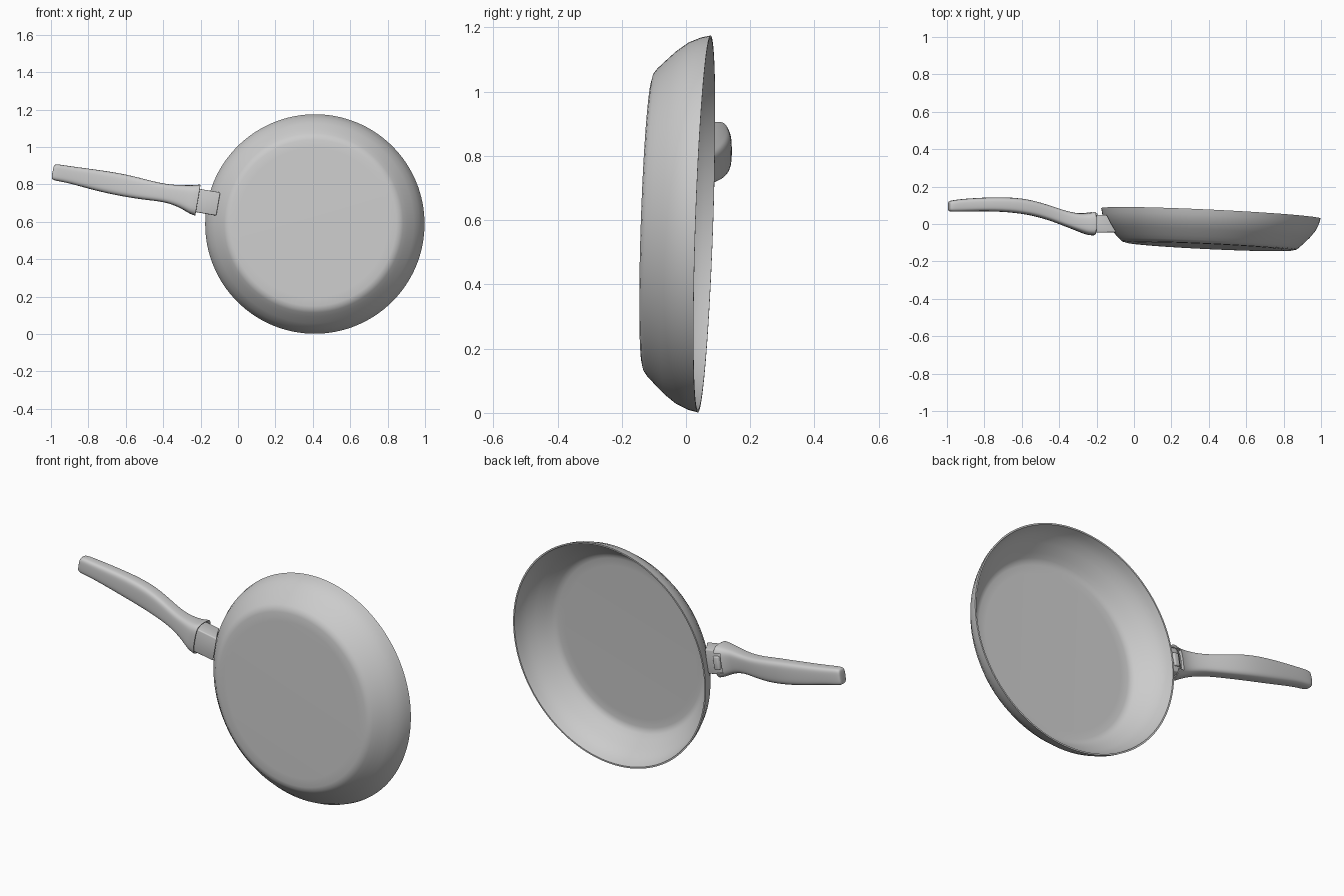
import bpy, bmesh, math
from mathutils import Vector, Matrix

if "Cube" in bpy.data.objects:
    bpy.data.objects.remove(bpy.data.objects["Cube"])

# Handle frame: ALONG runs towards the pan, UP runs across the handle
ALONG = Vector((0.985, 0, -0.17))
UP = Vector((0.17, 0, 0.985))
Y = Vector((0, 1, 0))


def loft(name, rings):
    """Skin a list of point rings and cap both ends."""
    bm = bmesh.new()
    loops = [[bm.verts.new(p) for p in ring] for ring in rings]
    n = len(loops[0])
    for a, b in zip(loops, loops[1:]):
        for i in range(n):
            bm.faces.new((a[i], a[(i + 1) % n], b[(i + 1) % n], b[i]))
    bm.faces.new(loops[0])
    bm.faces.new(loops[-1])
    bmesh.ops.recalc_face_normals(bm, faces=bm.faces)
    mesh = bpy.data.meshes.new(name)
    bm.to_mesh(mesh)
    bm.free()
    ob = bpy.data.objects.new(name, mesh)
    bpy.context.collection.objects.link(ob)
    return ob


def finish(ob, angle=35):
    """Apply modifiers and smooth by angle."""
    bpy.ops.object.select_all(action='DESELECT')
    bpy.context.view_layer.objects.active = ob
    ob.select_set(True)
    bpy.ops.object.convert(target='MESH')
    bpy.ops.object.shade_smooth_by_angle(angle=math.radians(angle))


def prism(name, outline, half, origin, bevel=0.0):
    """Extrude an (along, y) outline both ways along UP."""
    o = Vector(origin)
    ob = loft(name, [[o + ALONG * s + Y * y + UP * h for s, y in outline]
                     for h in (-half, half)])
    if bevel:
        m = ob.modifiers.new("bevel", 'BEVEL')
        m.width, m.segments, m.limit_method = bevel, 3, 'ANGLE'
    return ob


# Pan body: (radius, depth below rim), outside then inside
outer = [(0.40, 0.178), (0.445, 0.177), (0.465, 0.172), (0.48, 0.161),
         (0.50, 0.141), (0.535, 0.105), (0.563, 0.068), (0.58, 0.03), (0.587, 0)]
inner = [(0.579, 0.0), (0.571, 0.03), (0.554, 0.066), (0.526, 0.100),
         (0.491, 0.135), (0.471, 0.154), (0.457, 0.163), (0.44, 0.167), (0.40, 0.168)]
tilt = Vector((0.047, 1, -0.034)).to_track_quat('Z', 'Y').to_matrix().to_4x4()
place = Matrix.Translation((0.411, 0.057, 0.588)) @ tilt
N = 128
pan = loft("pan_body", [[place @ Vector((r * math.cos(t * math.tau / N),
                                         r * math.sin(t * math.tau / N), -d))
                         for t in range(N)] for r, d in outer + inner])
finish(pan, 40)

# Handle: (x, z, half height, y, half depth) stations from tip to flared socket
stations = [(-0.992, 0.866, 0.034, 0.095, 0.022), (-0.985, 0.866, 0.042, 0.095, 0.029),
            (-0.96, 0.862, 0.045, 0.097, 0.032), (-0.90, 0.852, 0.045, 0.101, 0.035),
            (-0.75, 0.821, 0.057, 0.107, 0.038), (-0.60, 0.793, 0.061, 0.099, 0.042),
            (-0.48, 0.768, 0.053, 0.070, 0.040), (-0.38, 0.752, 0.047, 0.033, 0.041),
            (-0.30, 0.736, 0.061, 0.008, 0.047), (-0.25, 0.720, 0.077, 0.000, 0.060),
            (-0.222, 0.717, 0.084, 0.004, 0.065), (-0.214, 0.715, 0.085, 0.004, 0.066),
            (-0.214, 0.715, 0.079, 0.004, 0.060), (-0.222, 0.717, 0.070, 0.002, 0.053),
            (-0.270, 0.726, 0.054, 0.002, 0.040)]


def section(x, z, h, y, d, n=20, power=0.55):
    ring = []
    for i in range(n):
        c, s = math.cos(i * math.tau / n), math.sin(i * math.tau / n)
        ring.append(Vector((x, y, z))
                    + UP * (h * math.copysign(abs(c) ** power, c))
                    + Y * (d * math.copysign(abs(s) ** power, s)))
    return ring


handle = loft("handle", [section(*s) for s in stations])
sub = handle.modifiers.new("smooth", 'SUBSURF')
sub.levels = sub.render_levels = 2

# Notch in the rear of the socket
cutter = prism("notch_cutter", [(-0.05, 0.03), (0.08, 0.03), (0.08, 0.2), (-0.05, 0.2)],
               0.052, (-0.2, 0, 0.712))
cutter.hide_render = True
cut = handle.modifiers.new("notch", 'BOOLEAN')
cut.object, cut.operation, cut.solver = cutter, 'DIFFERENCE', 'EXACT'
finish(handle)
bpy.data.objects.remove(cutter)

# Bracket with its end shaped to the pan wall
bracket = prism("bracket", [(-0.06, -0.045), (0.098, -0.045), (0.070, 0.0),
                            (0.046, 0.048), (-0.03, 0.048), (-0.06, 0.03)],
                0.063, (-0.2, 0, 0.711), 0.006)
finish(bracket)

# Small latch in the notch
latch = prism("latch", [(-0.045, 0.02), (0.0, 0.02), (0.0, 0.058), (-0.03, 0.058)],
              0.034, (-0.2, 0, 0.711), 0.006)
finish(latch)
